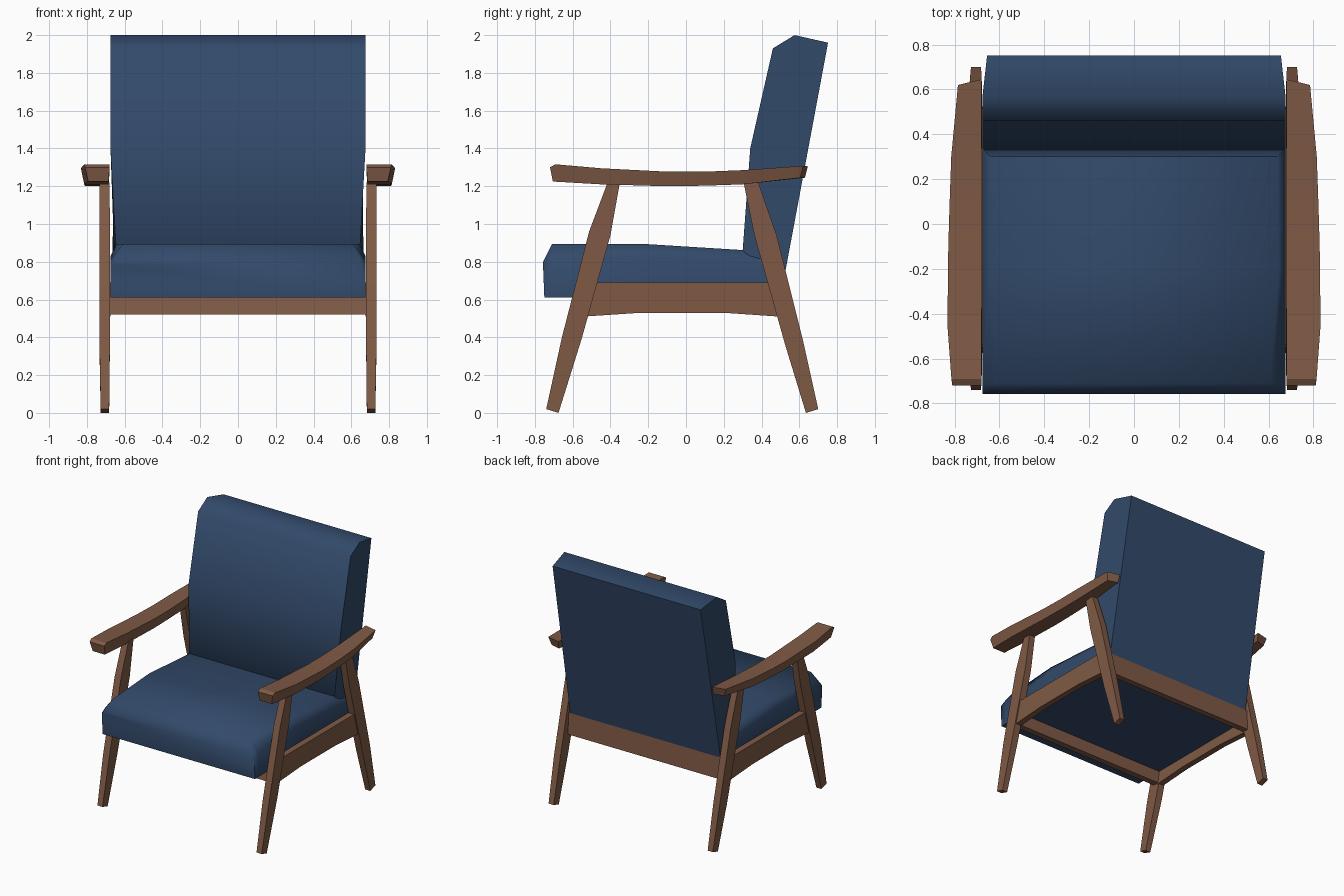
import bpy, bmesh, math


def material(name, rgb):
    m = bpy.data.materials.new(name)
    m.diffuse_color = (*rgb, 1)
    return m


FABRIC = material("navy fabric", (0.032, 0.068, 0.145))
WOOD = material("walnut wood", (0.215, 0.102, 0.060))


def loft(name, rings, mat, angle, mirror=False):
    """Skin a row of equal-sized closed rings and cap both ends."""
    bm = bmesh.new()
    rows = [[bm.verts.new(p) for p in ring] for ring in rings]
    n = len(rows[0])
    for a, b in zip(rows, rows[1:]):
        for i in range(n):
            j = (i + 1) % n
            bm.faces.new((a[i], a[j], b[j], b[i]))
    bm.faces.new(rows[0])
    bm.faces.new(rows[-1])
    bmesh.ops.recalc_face_normals(bm, faces=bm.faces)
    me = bpy.data.meshes.new(name)
    bm.to_mesh(me)
    bm.free()
    me.materials.append(mat)
    for p in me.polygons:
        p.use_smooth = True
    me.set_sharp_from_angle(angle=math.radians(angle))
    ob = bpy.data.objects.new(name, me)
    bpy.context.collection.objects.link(ob)
    if mirror:
        ob.modifiers.new("mirror", 'MIRROR').use_axis[0] = True
    return ob


# Seat cushion: sections along y (y bottom, y top, shoulder z, top half-width, top z)
W = 0.675
rings = []
for yb, y, zs, wt, zt in [(-0.75, -0.757, 0.785, 0.65, 0.80),
                          (-0.70, -0.71, 0.81, 0.61, 0.893),
                          (-0.20, -0.20, 0.83, 0.645, 0.893),
                          (0.30, 0.30, 0.80, 0.64, 0.862),
                          (0.47, 0.45, 0.78, 0.64, 0.83)]:
    rings.append([(-W, yb, 0.61), (-W, y, zs), (-wt, y, zt),
                  (wt, y, zt), (W, y, zs), (W, yb, 0.61)])
loft("seat_cushion", rings, FABRIC, 68)

# Back cushion: side profile (y, z, half-width)
back = [(0.515, 0.69, 0.665), (0.36, 0.69, 0.66), (0.34, 0.82, 0.655),
        (0.30, 0.86, 0.645), (0.34, 1.40, 0.675), (0.46, 1.93, 0.675),
        (0.575, 2.0, 0.675), (0.752, 1.96, 0.655)]
loft("back_cushion", [[(s * w, y, z) for y, z, w in back] for s in (-1, 1)],
     FABRIC, 68)

# Armrests: (y, bottom z, top z, outer x)
arm = [(-0.715, 1.225, 1.31, 0.81), (-0.45, 1.21, 1.295, 0.832),
       (-0.10, 1.20, 1.277, 0.828), (0.10, 1.203, 1.277, 0.822),
       (0.30, 1.21, 1.285, 0.815), (0.62, 1.245, 1.308, 0.785)]
rings = []
for i, (y, zb, zt, xo) in enumerate(arm):
    front, rear = i == 0, i == len(arm) - 1
    yb = y + 0.01 * front - 0.015 * rear    # slanted end cuts
    yi = 0.025 * rear
    rings.append([(0.685, yb + yi, zb), (0.68, y + yi, zt),
                  (xo, y, zt), (xo - 0.018, yb, zb)])
# small nose bevel at the front end
rings[0][1] = (0.68, -0.72, 1.30)
rings[0][2] = (0.81, -0.72, 1.30)
rings.insert(1, [(0.685, -0.69, 1.224), (0.68, -0.692, 1.316),
                 (0.814, -0.692, 1.316), (0.796, -0.69, 1.224)])
loft("armrest", rings, WOOD, 30, True)

# Legs: (front y, front z, rear y, rear z, inner x, outer x) from foot to top
legs = {
    "front_leg": [(-0.74, 0.02, -0.675, 0.0, 0.682, 0.727),
                  (-0.657, 0.40, -0.55, 0.40, 0.678, 0.734),
                  (-0.513, 0.96, -0.40, 0.94, 0.678, 0.734),
                  (-0.415, 1.22, -0.35, 1.22, 0.68, 0.732)],
    "rear_leg": [(0.635, 0.0, 0.70, 0.02, 0.682, 0.727),
                 (0.525, 0.36, 0.62, 0.38, 0.678, 0.734),
                 (0.362, 0.94, 0.48, 0.94, 0.678, 0.734),
                 (0.305, 1.22, 0.383, 1.22, 0.68, 0.732)],
}
for name, secs in legs.items():
    loft(name, [[(xi, a, za), (xo, a, za), (xo, b, zb), (xi, b, zb)]
                for a, za, b, zb, xi, xo in secs], WOOD, 30, True)

# Side rails with an arched lower edge: (y, bottom z, top z)
side = [(-0.54, 0.51, 0.69), (-0.24, 0.53, 0.69), (0.20, 0.53, 0.69), (0.49, 0.51, 0.69)]
loft("side_rail", [[(0.676, y, a), (0.725, y, a), (0.725, y, b), (0.676, y, b)]
                   for y, a, b in side], WOOD, 30, True)

# Cross rails: lower y range and upper y range follow the leg slant
for name, yl, yu, zt in [("front_rail", -0.575, -0.55, 0.66),
                         ("rear_rail", 0.475, 0.465, 0.69)]:
    loft(name, [[(x, yl, 0.52), (x, yl + 0.05, 0.52), (x, yu + 0.05, zt), (x, yu, zt)]
                for x in (-0.68, 0.68)], WOOD, 30)
